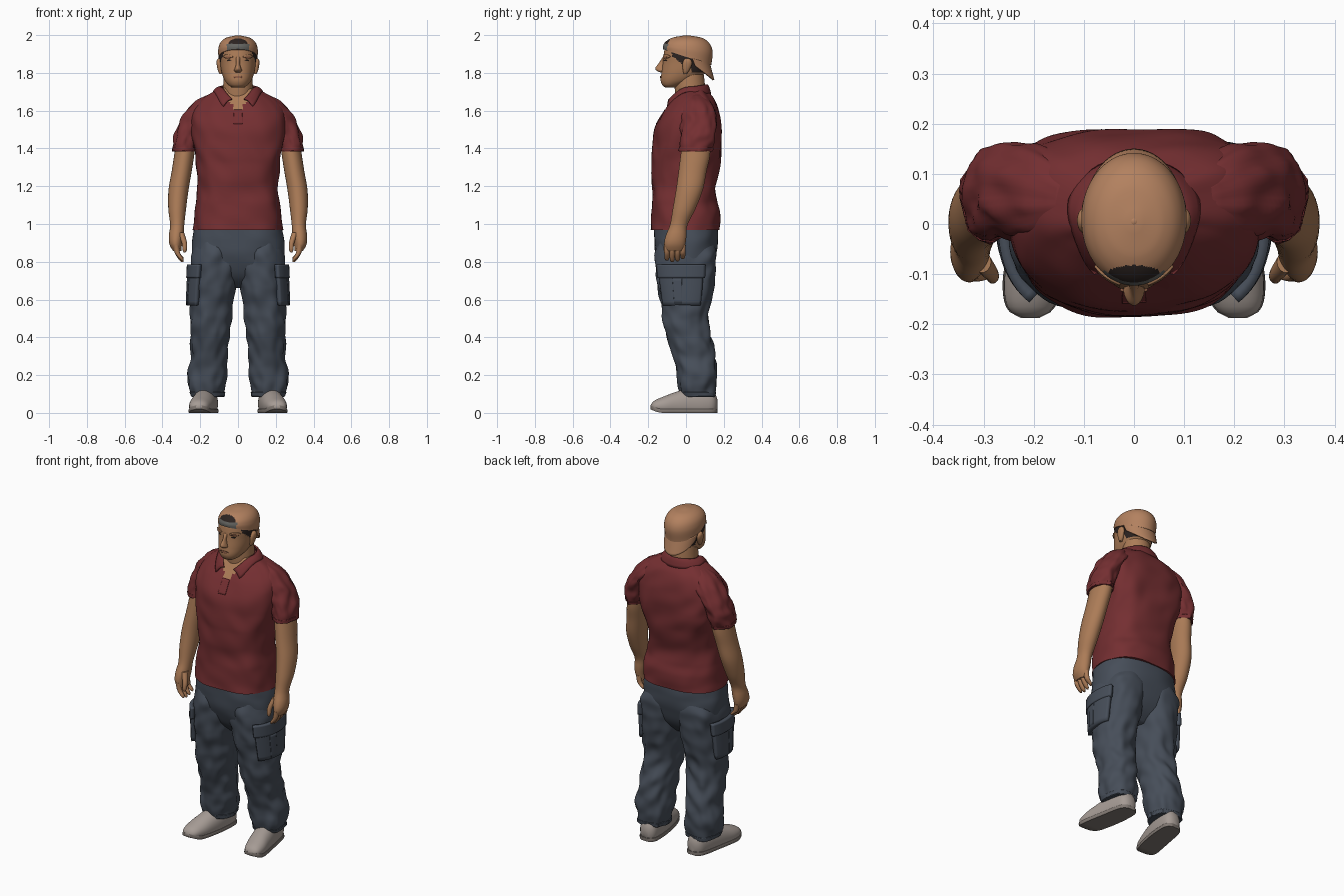
import bpy, bmesh
from math import sin, cos, pi, radians, copysign, exp
from mathutils import Vector, noise

cube = bpy.data.objects.get("Cube")
if cube:
    bpy.data.objects.remove(cube)


def material(name, rgb):
    m = bpy.data.materials.new(name)
    m.use_nodes = True
    m.diffuse_color = (*rgb, 1)
    m.node_tree.nodes["Principled BSDF"].inputs["Base Color"].default_value = (*rgb, 1)
    return m


SKIN = material("skin", (0.41, 0.20, 0.095))
LIPS = material("lips", (0.27, 0.11, 0.06))
HAIR = material("dark hair", (0.025, 0.017, 0.015))
CAP = material("tan cap", (0.45, 0.22, 0.115))
STRAP = material("grey strap", (0.13, 0.13, 0.12))
SHIRT = material("red shirt", (0.175, 0.028, 0.031))
PANTS = material("slate pants", (0.062, 0.076, 0.10))
SHOE = material("light shoe", (0.38, 0.33, 0.30))
SOLE = material("sole", (0.22, 0.19, 0.17))


def grid(name, fn, nu, nv, mats, closed=False, thick=0, mirror=False, rule=None):
    """Surface from fn(u, v); closed wraps u and caps both ends."""
    bm = bmesh.new()
    cols = nu if closed else nu + 1
    rows = [[bm.verts.new(fn(i / nu, j / nv)) for i in range(cols)] for j in range(nv + 1)]
    for low, high in zip(rows, rows[1:]):
        for i in range(nu):
            k = (i + 1) % cols
            bm.faces.new((low[i], low[k], high[k], high[i]))
    if closed:
        bm.faces.new(rows[0][::-1])
        bm.faces.new(rows[-1])
    bmesh.ops.recalc_face_normals(bm, faces=bm.faces)
    if rule:
        for f in bm.faces:
            f.material_index = rule(f.calc_center_median())
    me = bpy.data.meshes.new(name)
    bm.to_mesh(me)
    bm.free()
    for m in mats:
        me.materials.append(m)
    me.shade_smooth()
    me.set_sharp_from_angle(angle=radians(50))
    ob = bpy.data.objects.new(name, me)
    bpy.context.collection.objects.link(ob)
    if thick:
        mod = ob.modifiers.new("thickness", 'SOLIDIFY')
        mod.thickness, mod.offset = thick, 0
    if mirror:
        ob.modifiers.new("mirror", 'MIRROR').use_clip = False
    return ob


def sample(secs, t):
    """Smooth interpolation of section rows (t, cx, cy, rx, ry)."""
    i = 0
    while i < len(secs) - 2 and t > secs[i + 1][0]:
        i += 1
    a, b = secs[i], secs[i + 1]
    p, q = secs[max(i - 1, 0)], secs[min(i + 2, len(secs) - 1)]
    h = b[0] - a[0]
    s = (t - a[0]) / h
    out = []
    for k in range(1, 5):
        ma = (b[k] - p[k]) / (b[0] - p[0]) * h
        mb = (q[k] - a[k]) / (q[0] - a[0]) * h
        out.append((2*s**3 - 3*s**2 + 1) * a[k] + (s**3 - 2*s**2 + s) * ma
                   + (3*s**2 - 2*s**3) * b[k] + (s**3 - s**2) * mb)
    return out


def surface(secs, power=2, fold=0, freq=12):
    """Point on a superellipse loft, with optional cloth folds."""
    def point(a, t, off=0):
        cx, cy, rx, ry = sample(secs, t)
        c, s = cos(a), sin(a)
        e = 2 / power
        r = off
        if fold:
            r += fold * noise.noise(Vector((c * 2 + t * 4, s * 2, t * freq)))
        return Vector((cx + (rx + r) * copysign(abs(c)**e, c),
                       cy + (ry + r) * copysign(abs(s)**e, s), t))
    return point


def loft(name, secs, mats, n=40, m=32, power=2, fold=0, freq=12, warp=None, **kw):
    p = surface(secs, power, fold, freq)
    t0, t1 = secs[0][0], secs[-1][0]

    def fn(u, v):
        q = p(2 * pi * u, t0 + (t1 - t0) * v)
        return warp(q) if warp else q
    grid(name, fn, n, m, mats, closed=True, **kw)
    return p


def panel(name, p, a0, a1, z0, z1, off, thick, mat, lens=False, mirror=True):
    """Plate that hugs a lofted surface between two angles and heights."""
    def fn(u, v):
        w = 0.15 + 0.85 * sin(pi * u) if lens else 1
        z = (z0 + z1) / 2 + (z1 - z0) * (v - 0.5) * w
        return p(radians(a0 + (a1 - a0) * u), z, off)
    grid(name, fn, 16, 8, [mat], thick=thick, mirror=mirror)


# Shirt body with broad shoulder blades and an open skin-coloured neckline
def back_warp(q):
    if q.y > 0:
        q.y *= 1 + .4 * (q.x / .25)**2 * exp(-((q.z - 1.45) / .14)**2)
    return q


torso = loft("shirt_body", [
    (0.968, 0, -.004, .236, .183), (1.06, 0, 0, .231, .18), (1.12, 0, -.008, .222, .172),
    (1.2, 0, -.01, .212, .17), (1.32, 0, -.002, .222, .18), (1.42, 0, .003, .238, .18),
    (1.52, 0, .012, .25, .17), (1.6, 0, .027, .238, .146), (1.66, 0, .04, .195, .112),
    (1.7, 0, .036, .13, .08), (1.72, 0, .03, .088, .07)],
    [SHIRT, SKIN], n=96, m=80, power=2.5, fold=.011, freq=9, warp=back_warp,
    rule=lambda c: int(c.y < 0 and c.z > 1.6 and abs(c.x) < 0.95 * (c.z - 1.598)))
panel("placket", torso, -93, -87, 1.53, 1.605, .001, .004, SHIRT, mirror=False)


# Folded collar with two front points
def collar(u, v):
    th = radians(-160 + 320 * u)
    c, s = cos(th), sin(th)
    w = max(0, -c)**3
    top = Vector((.09 * s, .027 + .084 * c - .043 * w, 1.722 + .015 * max(c, 0) - .075 * w))
    low = Vector((.13 * s + copysign(.04 * w, s), .03 + .1 * c - .04 * w,
                  1.7 - .015 * max(c, 0) - .095 * w))
    mid = Vector((0, 0, .01 * sin(pi * v)))
    return top.lerp(low, v) + mid


grid("collar", collar, 48, 6, [SHIRT], thick=.008)

# Sleeves
sleeve = loft("sleeves", [
    (1.385, .287, .05, .057, .084), (1.45, .274, .06, .067, .092), (1.53, .248, .066, .067, .094),
    (1.6, .205, .065, .07, .088), (1.65, .165, .06, .065, .07), (1.685, .13, .05, .03, .035)],
    [SHIRT], fold=.014, freq=18, mirror=True)
panel("sleeve_cuffs", sleeve, -180, 180, 1.387, 1.405, .001, .005, SHIRT)

# Arms, fingers and thumbs
loft("arms", [
    (.858, .322, -.06, .022, .046), (.89, .33, -.06, .033, .056), (.94, .327, -.052, .039, .055),
    (.99, .322, -.04, .037, .046), (1.08, .322, -.01, .047, .06), (1.18, .315, .018, .053, .071),
    (1.28, .298, .035, .053, .074), (1.37, .284, .05, .053, .078), (1.5, .265, .06, .05, .07)],
    [SKIN], mirror=True)
for i, name in enumerate(("index", "middle", "ring", "little")):
    y, drop = -.101 + .028 * i, (.008, 0, .004, .016)[i]
    loft(name + "_fingers", [
        (.798 + drop, .294, y, .005, .006), (.808 + drop, .3, y, .011, .012),
        (.845, .32, y, .014, .014), (.89, .328, y, .015, .016)], [SKIN], n=12, m=10, mirror=True)
loft("thumbs", [(.85, .282, -.108, .005, .006), (.862, .282, -.107, .011, .012),
                (.9, .284, -.1, .014, .015), (.955, .303, -.075, .018, .022)],
     [SKIN], n=14, m=10, mirror=True)

# Pants: hips, legs, cuffs and cargo pockets
loft("pants_hips", [
    (.66, 0, .004, .1, .05), (.71, 0, .003, .19, .105), (.77, 0, .001, .232, .14),
    (.84, 0, 0, .245, .16), (.9, 0, 0, .243, .167), (1.0, 0, -.003, .228, .168)],
    [PANTS], n=80, m=40, power=2.5, fold=.006)
LEG = [
    (.085, .162, .064, .084, .088), (.14, .165, .06, .1, .1), (.2, .164, .06, .101, .102),
    (.3, .155, .045, .1, .113), (.4, .15, .016, .103, .116), (.5, .143, -.002, .11, .118),
    (.6, .136, 0, .118, .137), (.7, .128, 0, .122, .153), (.78, .122, 0, .124, .16),
    (.85, .12, 0, .122, .16), (.95, .115, 0, .1, .12)]
leg = loft("pants_legs", LEG, [PANTS], n=56, m=80, power=2.2, fold=.016, freq=12, mirror=True)
panel("pants_cuffs", leg, -180, 180, .088, .11, .001, .006, PANTS)
smooth_leg = surface(LEG, 2.2)
panel("cargo_pockets", smooth_leg, -54, 30, .57, .745, .005, .03, PANTS)
panel("pocket_flaps", smooth_leg, -57, 33, .715, .785, .013, .024, PANTS)
panel("pocket_pleats", smooth_leg, -22, -6, .58, .715, .018, .008, PANTS)

# Shoes and soles, lofted from toe to heel
SHOES = [
    (-.187, .207, .032, .016, .01), (-.172, .207, .034, .042, .028), (-.12, .2, .036, .059, .05),
    (-.05, .186, .042, .063, .07), (.03, .172, .048, .062, .085), (.11, .162, .05, .056, .08),
    (.15, .158, .05, .044, .062), (.166, .157, .046, .02, .026)]


def shoe_warp(q):
    return Vector((q.x, q.z, max(q.y, .012)))


def sole_warp(q):
    toe_lift = 2.5 * max(0, -.12 - q.z)**1.8
    return Vector((q.x, q.z, min(max(q.y, 0), .02) + toe_lift))


loft("shoes", SHOES, [SHOE], power=2.1, warp=shoe_warp, mirror=True)
loft("soles", [(t, x, .01, r + .003, .03) for t, x, y, r, h in SHOES], [SOLE],
     power=2.6, warp=sole_warp, mirror=True)

# Neck and head, hair coloured by height and depth
loft("neck", [(1.58, 0, .03, .09, .08), (1.66, 0, .025, .083, .08), (1.74, 0, .02, .078, .08),
              (1.82, 0, .02, .074, .07)], [SKIN])


def hair_rule(c):
    line = 1.803 if c.y > .03 else max(1.825, 1.83 - .8 * c.y)
    return int(c.y > -.075 and c.z > line)


head = loft("head", [
    (1.722, 0, -.08, .03, .03), (1.735, 0, -.072, .05, .053), (1.76, 0, -.044, .07, .09),
    (1.8, 0, -.014, .086, .116), (1.85, 0, .002, .094, .125), (1.9, 0, .006, .098, .124),
    (1.935, 0, .002, .089, .108), (1.965, 0, .002, .055, .065)],
    [SKIN, HAIR], n=96, m=64, power=2.15, rule=hair_rule)
loft("nose", [(1.803, 0, -.128, .012, .01), (1.811, 0, -.132, .021, .023),
              (1.824, 0, -.134, .017, .029), (1.85, 0, -.122, .01, .023),
              (1.885, 0, -.112, .012, .01)], [SKIN], n=20, m=16)
loft("ears", [(1.795, .09, -.004, .008, .008), (1.81, .094, 0, .012, .016),
              (1.845, .099, .006, .014, .025), (1.867, .1, .008, .012, .02),
              (1.877, .098, .006, .006, .008)], [SKIN], n=20, m=16, mirror=True)
panel("brow_ridge", head, -76, -42, 1.876, 1.898, .002, .009, SKIN, lens=True)
panel("eyebrows", head, -76, -48, 1.879, 1.887, .006, .004, LIPS, lens=True)
panel("eyes", head, -71, -55, 1.863, 1.87, .001, .004, HAIR, lens=True)
panel("mouth", head, -108, -72, 1.772, 1.784, .002, .006, LIPS, lens=True, mirror=False)


# Backward cap with an arched opening and strap at the front
def cap_warp(q):
    return Vector((q.x, q.y, q.z - .33 * ((2 - q.z) / .115)**2 * q.y))


def cap_rule(c):
    if c.y > -.04:
        return 0
    if c.z < 1.954:
        return int(abs(c.x) < .06)
    return 2 if (c.x / .054)**2 + ((c.z - 1.948) / .034)**2 < 1 else 0


loft("cap_crown", [
    (1.885, 0, .006, .104, .128), (1.93, 0, .01, .104, .131), (1.965, 0, .008, .09, .112),
    (1.988, 0, .006, .058, .072), (1.998, 0, .005, .012, .014)],
    [CAP, STRAP, HAIR], n=128, m=64, warp=cap_warp, rule=cap_rule)


def bill(u, v):
    a = radians(-78 + 156 * u)
    s, c = sin(a), cos(a)
    return Vector((.102 * s, .01 + .112 * c, 1.882 - .03 * c)).lerp(
        Vector((.094 * s, .022 + .124 * c, 1.762 + .095 * (1 - c))), v)


grid("cap_bill", bill, 32, 8, [CAP], thick=.009)
bpy.ops.mesh.primitive_uv_sphere_add(segments=16, ring_count=8, radius=.009, location=(0, .005, 1.994))
button = bpy.context.object
button.name = "cap_button"
button.scale.z = .6
button.data.materials.append(CAP)
button.data.shade_smooth()
